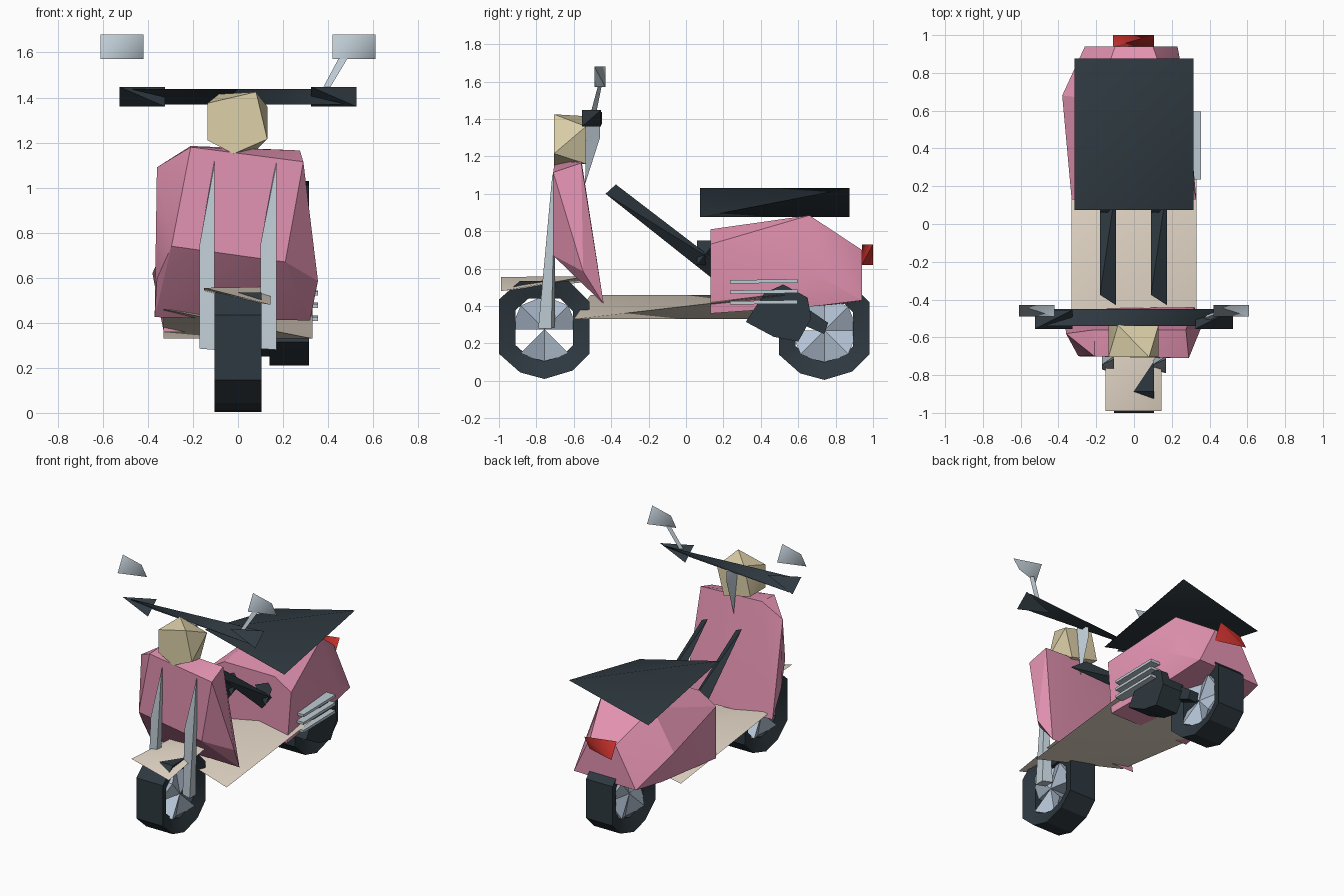
import bpy, bmesh, math

if "Cube" in bpy.data.objects:
    bpy.data.objects.remove(bpy.data.objects["Cube"])


def material(name, r, g, b):
    m = bpy.data.materials.new(name)
    m.use_nodes = True
    m.diffuse_color = (r, g, b, 1)
    m.node_tree.nodes["Principled BSDF"].inputs["Base Color"].default_value = (r, g, b, 1)
    return m


PINK = material("pink paint", .77, .29, .44)
BEIGE = material("beige trim", .83, .73, .61)
DARK = material("dark rubber", .027, .040, .050)
METAL = material("light metal", .51, .59, .65)
HUB = material("blue metal", .46, .55, .67)
GOLD = material("pale gold", .73, .64, .40)
RED = material("red lens", .66, .035, .03)


def finish(bm, name, mat, angle):
    bmesh.ops.recalc_face_normals(bm, faces=bm.faces)
    me = bpy.data.meshes.new(name)
    bm.to_mesh(me)
    bm.free()
    me.materials.append(mat)
    me.shade_smooth()
    me.set_sharp_from_angle(angle=math.radians(angle))
    ob = bpy.data.objects.new(name, me)
    bpy.context.collection.objects.link(ob)


def add_hull(bm, points):
    verts = [bm.verts.new(p) for p in points]
    res = bmesh.ops.convex_hull(bm, input=verts)
    junk = set(res["geom_interior"] + res["geom_unused"])
    bmesh.ops.delete(bm, geom=[v for v in junk if isinstance(v, bmesh.types.BMVert)],
                     context='VERTS')


def hull(name, mat, points, angle=25):
    bm = bmesh.new()
    add_hull(bm, points)
    finish(bm, name, mat, angle)


def wedge(name, mat, xs, ys, zs, parity=1):
    """Twisted slab spanning alternate corners of a box."""
    pts = []
    for i in (0, 1):
        for j in (0, 1):
            k = int(i == j) if parity > 0 else int(i != j)
            pts.append((xs[i], ys[j], zs[k]))
    hull(name, mat, pts, 80)


def prism(profile, x0, x1):
    """Side profile (y, z) widened along x."""
    return [(x, y, z) for x in (x0, x1) for y, z in profile]


# Wheels: chunky tyre ring and a star-faceted hub with open gaps
TYRE = [(-.243, .16), (-.243, -.13), (-.13, -.23), (0, -.265), (.15, -.22),
        (.24, -.13), (.24, .15), (.13, .26), (-.13, .26)]


def wheel(name, cy, cz, gaps):
    bm = bmesh.new()
    rings = [[bm.verts.new((x, cy + y * s, cz + z * s)) for y, z in TYRE]
             for x, s in ((-.105, 1), (.105, 1), (.07, .64), (-.07, .64))]
    n = len(TYRE)
    for a in range(4):
        ra, rb = rings[a], rings[(a + 1) % 4]
        for i in range(n):
            j = (i + 1) % n
            bm.faces.new((ra[i], ra[j], rb[j], rb[i]))
    finish(bm, name + "_tyre", DARK, 25)
    bm = bmesh.new()
    for k in range(8):
        if k in gaps:
            continue
        pts = [(-.07, cy, cz), (.07, cy, cz)]
        for a in (k, k + 1):
            t = math.radians(45 * a)
            w = .1 if a % 2 else .035
            pts += [(x, cy + .18 * math.cos(t), cz + .18 * math.sin(t)) for x in (-w, w)]
        add_hull(bm, pts)
    finish(bm, name + "_hub", HUB, 1)


wheel("front_wheel", -.757, .275, (4, 7))
wheel("rear_wheel", .74, .27, (3,))

# Front fender, floorboard, seat and tail light
hull("front_fender", BEIGE, [(.145, -.99, .48), (-.15, -.99, .555),
                             (-.15, -.52, .53), (.145, -.52, .56)], 80)
hull("floorboard", BEIGE, [(.33, -.6, .33), (-.33, -.51, .46),
                           (.33, .53, .46), (-.33, .53, .33)], 80)
wedge("seat", DARK, (-.315, .315), (.075, .875), (.875, 1.03))
wedge("tail_light", RED, (-.11, .105), (.94, 1.0), (.62, .73))

# Leg shield
hull("leg_shield", PINK, [
    (-.21, -.70, 1.18), (.29, -.71, 1.115), (.21, -.71, .67), (-.295, -.70, .74),
    (-.36, -.58, 1.09), (-.36, -.56, .595), (.355, -.55, .585),
    (-.37, -.45, .425), (.32, -.44, .41), (.275, -.56, 1.165), (-.21, -.56, 1.185)])

# Rear body, closing to a short ridge at the tail
hull("rear_body", PINK, [
    (-.33, .13, .36), (.30, .13, .36), (-.33, .13, .73), (.33, .13, .73),
    (-.2, .13, .81), (.2, .13, .81), (-.2, .66, .885), (.2, .66, .885),
    (-.38, .68, .62), (.28, .68, .58), (-.1, .94, .70), (.1, .94, .70),
    (-.26, .94, .42), (.23, .94, .43), (-.3, .7, .40), (.25, .7, .40)])

# Fork blades and slanted struts behind the shield
for side, x0, x1 in (("right", -.17, -.105), ("left", .10, .17)):
    hull(side + "_fork", METAL, [
        (x0, -.77, .285), (x1, -.79, .28), (x1, -.72, .28), (x0, -.70, .285),
        (x0, -.745, .75), (x1, -.715, 1.10), (x1, -.70, 1.12)])
for side, x0, x1 in (("right", -.18, -.095), ("left", .09, .175)):
    hull(side + "_strut", DARK, [(x0, -.375, 1.05), (x1, -.43, 1.0),
                                 (x0, .2, .50), (x1, .2, .61)], 80)
    wedge(side + "_strut_bracket", DARK, (x0, x1), (.06, .16), (.62, .75))

# Headlight, steering column and handlebar
LAMP = [(-.135, 1.375), (-.085, 1.415), (.08, 1.425), (.13, 1.36),
        (.13, 1.215), (.075, 1.16), (-.02, 1.15), (-.135, 1.21)]
hull("headlight", GOLD, [(LAMP[i][0], -.705, LAMP[i][1]) for i in (0, 2, 4, 6, 7)]
     + [(x, -.535, z) for x, z in LAMP[1::2]])
hull("steering_column", METAL, [(-.04, -.53, 1.40), (.04, -.53, 1.40),
                                (0, -.46, 1.38), (0, -.46, 1.30), (0, -.54, 1.05)])
wedge("handlebar", DARK, (-.5, .5), (-.54, -.45), (1.37, 1.438))

# Grips and mirrors
for side, s in (("right", -1), ("left", 1)):
    gx = sorted((s * .325, s * .525))
    mx = sorted((s * .42, s * .61))
    wedge(side + "_grip", DARK, gx, (-.555, -.455), (1.36, 1.447))
    wedge(side + "_mirror", METAL, mx, (-.49, -.43), (1.57, 1.68), -1)
hull("left_mirror_stem", METAL, [(.37, -.50, 1.43), (.40, -.51, 1.43), (.39, -.48, 1.43),
                                 (.45, -.47, 1.58), (.49, -.47, 1.58), (.47, -.45, 1.58)])

# Engine, axle arm and exhaust fins
hull("engine", DARK, prism([(.32, .315), (.42, .47), (.52, .515), (.65, .445),
                            (.67, .335), (.60, .21), (.47, .235)], .14, .315))
hull("axle_arm", DARK, prism([(.6, .42), (.6, .31), (.74, .25), (.76, .31)], .09, .16))
for i, z in enumerate((.408, .465, .52)):
    hull("exhaust_fin_%d" % (i + 1), METAL,
         prism([(.235, z), (.235, z + .018), (.595, z + .024), (.595, z + .004)], .26, .355))
